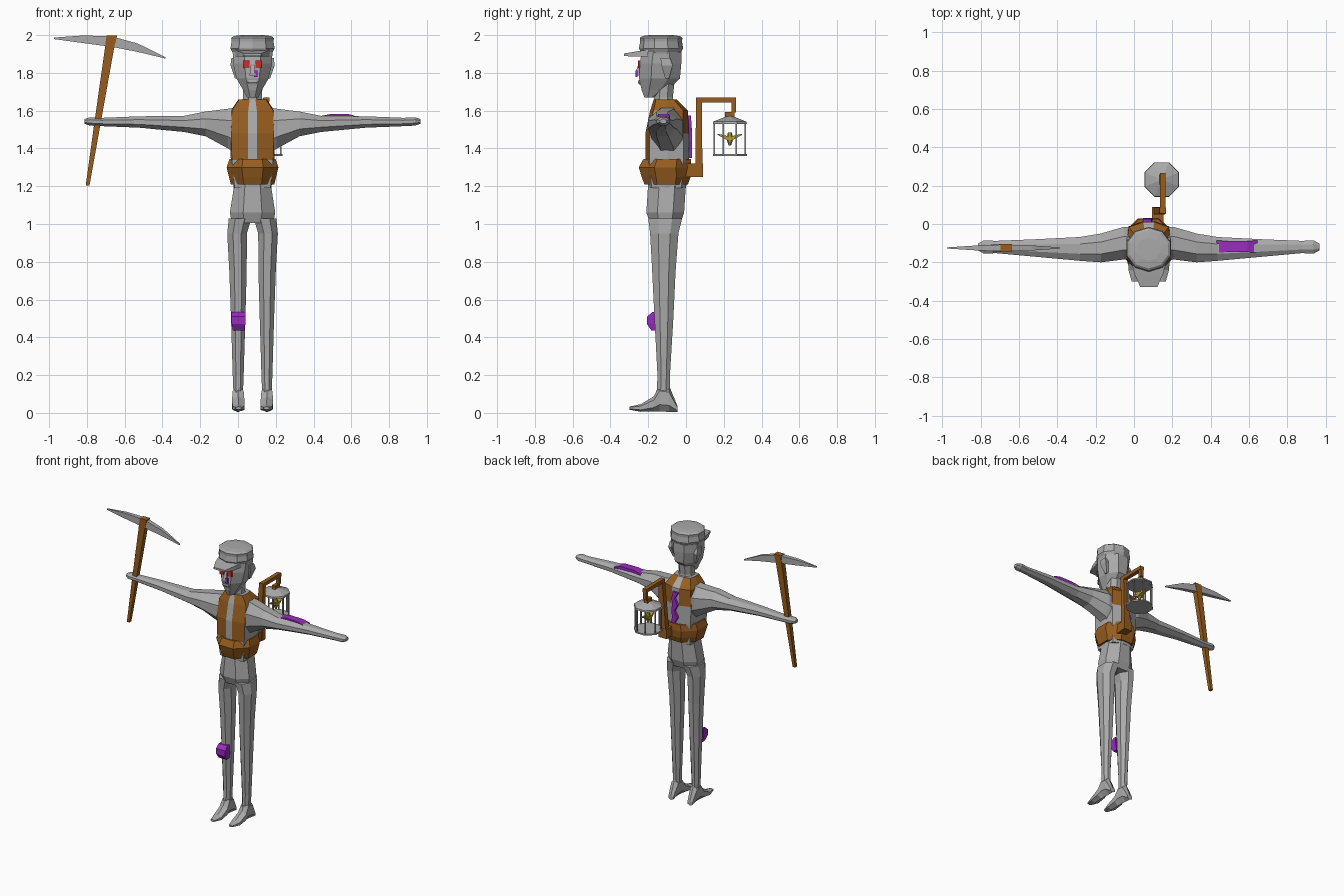
import bpy, bmesh, math
from mathutils import Vector

cube = bpy.data.objects.get("Cube")
if cube:
    bpy.data.objects.remove(cube, do_unlink=True)

MID = 0.077          # body centre line in x


def material(name, color):
    mat = bpy.data.materials.new(name)
    mat.use_nodes = True
    mat.diffuse_color = (*color, 1)
    mat.node_tree.nodes["Principled BSDF"].inputs["Base Color"].default_value = (*color, 1)
    return mat


GREY = material("stone grey", (.4, .4, .4))
BROWN = material("leather brown", (.31, .11, .014))
PURPLE = material("crystal purple", (.32, .025, .52))
RED = material("eye red", (.6, .025, .025))
YELLOW = material("bird yellow", (.45, .32, .03))


def polygon(sides):
    """Regular outline with flat sides that fills a square of half size one."""
    step = math.tau / sides
    pts = [(math.cos((k + .5) * step), math.sin((k + .5) * step)) for k in range(sides)]
    wide = max(abs(p[0]) for p in pts)
    tall = max(abs(p[1]) for p in pts)
    return [(u / wide, v / tall) for u, v in pts]


SQUARE, HEX, OCT, DEC = (polygon(n) for n in (4, 6, 8, 10))


def loft(name, axis, rings, mats, shape=OCT, rule=None):
    """Skin rings of (position, centre a, half a, centre b, half b) along an axis."""
    bm = bmesh.new()
    loops = []
    for t, a, ha, b, hb in rings:
        loop = []
        for u, v in shape:
            co = [a + u * ha, b + v * hb]
            co.insert("xyz".index(axis), t)
            loop.append(bm.verts.new(co))
        loops.append(loop)
    count = len(shape)
    for i in range(len(loops) - 1):
        for j in range(count):
            k = (j + 1) % count
            face = bm.faces.new((loops[i][j], loops[i][k], loops[i + 1][k], loops[i + 1][j]))
            if rule:
                face.material_index = rule(i, j)
    bm.faces.new(loops[0])
    bm.faces.new(loops[-1])
    bmesh.ops.recalc_face_normals(bm, faces=bm.faces)
    mesh = bpy.data.meshes.new(name)
    bm.to_mesh(mesh)
    bm.free()
    for mat in mats if isinstance(mats, list) else [mats]:
        mesh.materials.append(mat)
    obj = bpy.data.objects.new(name, mesh)
    bpy.context.collection.objects.link(obj)
    return obj


def box(name, x, y, z, hx, hy, hz, mat):
    return loft(name, "z", [(z - hz, x, hx, y, hy), (z + hz, x, hx, y, hy)], mat, SQUARE)


# Torso with vest straps painted on chosen columns
half = [(.2, -1), (.95, -.82), (1, 0), (.9, .75), (.25, 1)]
outline = half + [(-u, v) for u, v in reversed(half)]


def vest(layer, column):
    front = column in (0, 8) and layer >= 1
    shoulder = column in (1, 7) and layer >= 3
    back = column in (2, 3, 5, 6) and layer >= 2
    return int(front or shoulder or back)


loft("torso", "z", [(1.19, MID, .1, -.1, .1), (1.34, MID, .115, -.1, .115),
                    (1.48, MID, .12, -.1, .115), (1.6, MID, .115, -.09, .1),
                    (1.66, MID, .075, -.11, .06)], [GREY, BROWN], outline, vest)
loft("belt", "z", [(1.21, MID, .115, -.105, .115), (1.25, MID, .125, -.105, .13),
                   (1.3, MID, .137, -.11, .14), (1.345, MID, .122, -.1, .125)], BROWN)
loft("pelvis", "z", [(1.005, MID, .11, -.11, .08), (1.06, MID, .12, -.11, .1),
                     (1.22, MID, .095, -.1, .1)], GREY)

# Arms, legs, feet and ears on both sides
for side, word in ((-1, "right"), (1, "left")):
    def sx(d):
        return MID + side * d

    loft(word + "_arm", "x", [(sx(.07), -.1, .08, 1.49, .13), (sx(.13), -.1, .085, 1.505, .105),
                              (sx(.25), -.125, .075, 1.53, .065), (sx(.36), -.13, .062, 1.53, .043),
                              (sx(.6), -.125, .045, 1.54, .03), (sx(.8), -.12, .032, 1.54, .022),
                              (sx(.86), -.12, .035, 1.543, .022), (sx(.89), -.12, .018, 1.543, .012)], GREY)
    loft(word + "_leg", "z", [(.1, sx(.076), .025, -.12, .035), (.2, sx(.076), .029, -.118, .033),
                              (.5, sx(.076), .038, -.117, .05), (.75, sx(.077), .046, -.117, .062),
                              (.95, sx(.082), .052, -.115, .075), (1.03, sx(.066), .06, -.11, .09)], GREY)
    loft(word + "_foot", "y", [(-.3, sx(.074), .015, .025, .008), (-.24, sx(.074), .032, .026, .02),
                               (-.17, sx(.076), .033, .048, .04), (-.14, sx(.076), .029, .08, .072),
                               (-.09, sx(.077), .028, .075, .07), (-.045, sx(.077), .02, .02, .016)], GREY, HEX)
    loft(word + "_ear", "z", [(1.77, sx(.085), .008, -.1, .01), (1.84, sx(.105), .012, -.1, .03),
                              (1.88, sx(.1), .012, -.11, .025)], GREY, SQUARE)
    box(word + "_eye", sx(.032), -.248, 1.845, .016, .005, .02, RED)

# Neck, head and face
loft("neck", "z", [(1.62, MID, .06, -.11, .055), (1.67, MID, .05, -.12, .05),
                   (1.8, MID, .055, -.11, .055)], GREY)
loft("head", "z", [(1.67, MID, .03, -.19, .03), (1.71, MID, .05, -.165, .07),
                   (1.77, MID, .085, -.14, .108), (1.85, MID, .103, -.135, .11),
                   (1.91, MID, .105, -.13, .105)], GREY)
loft("nose", "z", [(1.785, MID, .018, -.25, .018), (1.8, MID, .014, -.25, .018),
                   (1.86, MID, .007, -.24, .008)], GREY, SQUARE)
box("nose_mark", MID + .016, -.262, 1.795, .009, .006, .018, PURPLE)
loft("mouth", "z", [(1.738, MID, .018, -.24, .008), (1.75, MID, .028, -.24, .014),
                    (1.762, MID, .02, -.24, .012)], GREY, SQUARE)

# Cap with visor
loft("cap", "z", [(r[0], MID, r[1], -.132, r[1]) for r in
                  ((1.885, .1), (1.91, .107), (1.93, .117), (1.965, .111), (1.985, .113),
                   (1.995, .1), (2, .06))], GREY, DEC)
loft("visor", "y", [(-.2, MID, .09, 1.905, .018), (-.26, MID, .075, 1.9, .014),
                    (-.328, MID, .045, 1.896, .007)], GREY, SQUARE)

# Purple growths: forearm patch, knee lump and jagged spine
loft("arm_patch", "x", [(.43, -.118, .033, 1.558, .012), (.49, -.118, .028, 1.567, .015),
                        (.59, -.118, .028, 1.566, .015), (.645, -.118, .033, 1.553, .012)], PURPLE, SQUARE)
loft("knee_lump", "z", [(.435, .003, .03, -.165, .018), (.47, .003, .036, -.178, .028),
                        (.51, .003, .037, -.18, .026), (.535, .003, .036, -.165, .012)], PURPLE, SQUARE)
loft("spine", "z", [(1.35 + .045 * k, MID + .008 * (-1) ** k, .012 + .01 * (k % 2),
                     .018 - .003 * max(0, k - 3), .014) for k in range(6)], PURPLE, SQUARE)

# Lantern pole on the back
POLE_X, CAGE_X, CAGE_Y = .14, .145, .232
box("pole_foot", .125, .045, 1.285, .03, .045, .035, BROWN)
loft("pole", "z", [(1.25, .13, .03, .07, .02), (1.4, .135, .024, .068, .018),
                   (1.67, .15, .016, .07, .016)], BROWN, SQUARE)
box("pole_arm", .15, .16, 1.657, .015, .106, .013, BROWN)
box("pole_drop", .15, .254, 1.62, .012, .012, .03, BROWN)
box("cage_hook", CAGE_X, CAGE_Y, 1.58, .014, .026, .013, BROWN)

# Bird cage
loft("cage_roof", "z", [(z, CAGE_X, r, CAGE_Y, r) for z, r in
                        ((1.53, .09), (1.542, .088), (1.565, .03), (1.572, .01))], GREY)
loft("cage_floor", "z", [(z, CAGE_X, .09, CAGE_Y, .09) for z in (1.36, 1.37)], GREY)
for k in range(8):
    turn = math.tau * (k + .5) / 8
    box("cage_bar", CAGE_X + .088 * math.cos(turn), CAGE_Y + .088 * math.sin(turn),
        1.45, .004, .004, .085, GREY)

# Bird with raised wings
loft("bird_body", "z", [(1.415, CAGE_X, .006, CAGE_Y, .006), (1.45, CAGE_X, .016, CAGE_Y, .018),
                        (1.485, CAGE_X, .01, CAGE_Y, .01)], YELLOW, HEX)
for side, word in ((-1, "front"), (1, "back")):
    loft(word + "_wing", "y", [(CAGE_Y, CAGE_X, .018, 1.45, .012),
                               (CAGE_Y + side * .035, CAGE_X, .016, 1.463, .008),
                               (CAGE_Y + side * .065, CAGE_X, .006, 1.475, .003)], YELLOW, SQUARE)

# Pickaxe held in the right hand
loft("pick_handle", "z", [(1.205, -.796, .01, -.125, .012), (1.54, -.743, .017, -.125, .016),
                          (1.92, -.682, .024, -.125, .019), (1.998, -.668, .028, -.125, .021)],
     BROWN, SQUARE)
loft("pick_head", "x", [(-.975, -.125, .003, 1.983, .004), (-.82, -.125, .013, 1.978, .02),
                        (-.67, -.125, .018, 1.966, .028), (-.53, -.125, .013, 1.933, .022),
                        (-.385, -.125, .003, 1.88, .004)], GREY, SQUARE)
